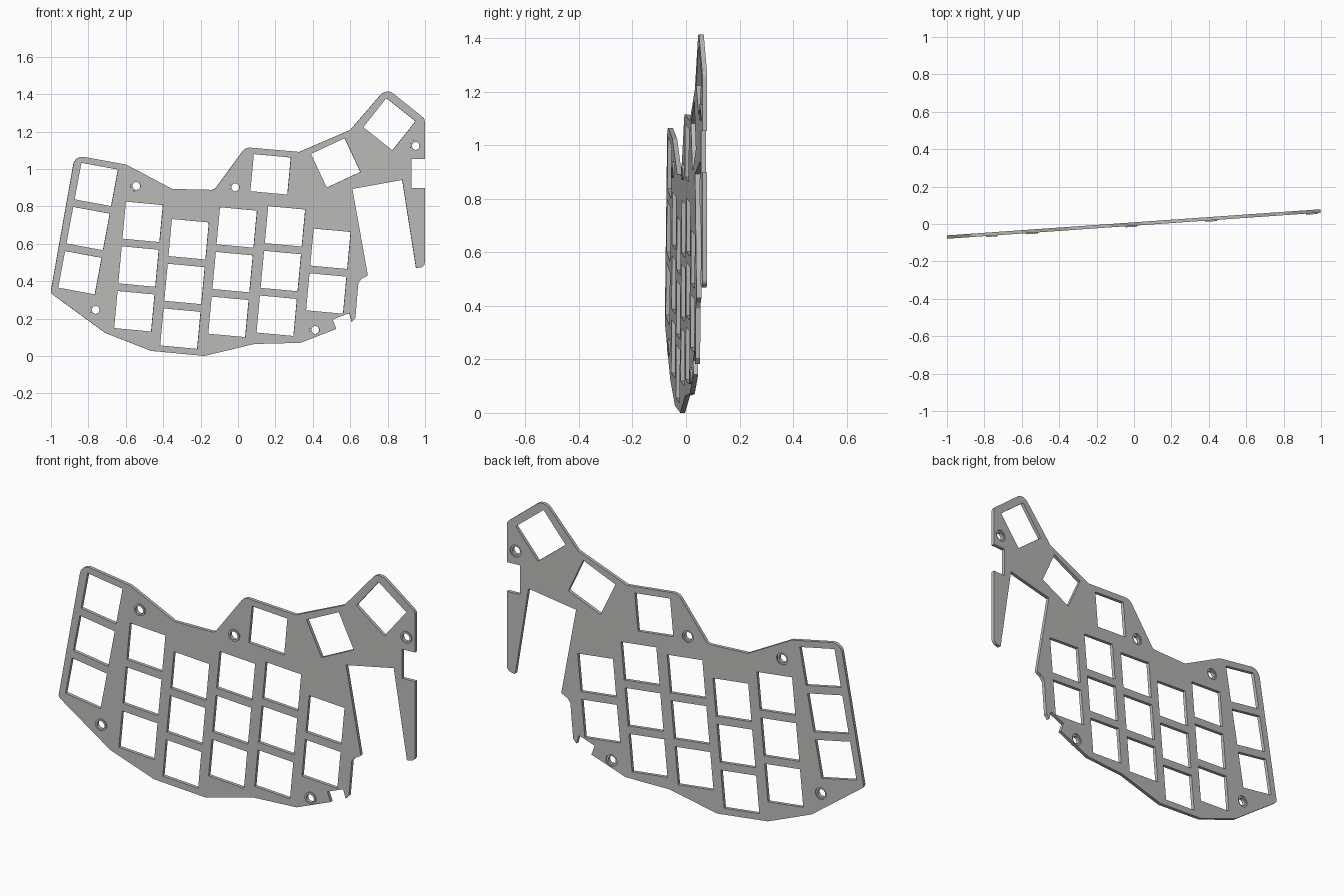
import bpy, math
from mathutils import Matrix, Vector

if "Cube" in bpy.data.objects:
    bpy.data.objects.remove(bpy.data.objects["Cube"])

SLOPE = math.atan(0.07)
HALF = 0.009            # half the plate thickness
PLACE = (Matrix.Rotation(SLOPE, 4, 'Z') @ Matrix.Rotation(math.pi / 2, 4, 'X'))

grey = bpy.data.materials.new("plate_grey")
grey.diffuse_color = (0.50, 0.50, 0.49, 1)
grey.use_nodes = True
grey.node_tree.nodes["Principled BSDF"].inputs["Base Color"].default_value = grey.diffuse_color


def rounded(corners, steps=6):
    """Corners are (x, z) or (x, z, radius); returns points with arcs."""
    out = []
    for i, c in enumerate(corners):
        p = Vector(c[:2])
        if len(c) < 3:
            out.append(p)
            continue
        a = (Vector(corners[i - 1][:2]) - p).normalized()
        b = (Vector(corners[(i + 1) % len(corners)][:2]) - p).normalized()
        half = a.angle(b) / 2
        centre = p + (a + b).normalized() * c[2] / math.sin(half)
        start = p + a * c[2] / math.tan(half) - centre
        end = p + b * c[2] / math.tan(half) - centre
        for k in range(steps + 1):
            out.append(centre + start.lerp(end, k / steps).normalized() * c[2])
    return out


def circle(c, r, n=24):
    return [Vector((c[0] + r * math.cos(2 * math.pi * k / n),
                    c[1] + r * math.sin(2 * math.pi * k / n))) for k in range(n)]


def square(c, deg, side=0.199):
    rot = Matrix.Rotation(math.radians(deg), 2)
    h = side / 2
    return [Vector(c) + rot @ Vector(v) for v in ((-h, -h), (h, -h), (h, h), (-h, h))]


def slab(name, loops, lift=0.0):
    """Filled outline with holes, extruded and stood upright."""
    cu = bpy.data.curves.new(name, 'CURVE')
    cu.dimensions = '2D'
    cu.fill_mode = 'BOTH'
    cu.extrude = HALF
    for pts in loops:
        sp = cu.splines.new('POLY')
        sp.points.add(len(pts) - 1)
        for sp_pt, p in zip(sp.points, pts):
            sp_pt.co = (p.x / math.cos(SLOPE), p.y, 0, 1)
        sp.use_cyclic_u = True
    ob = bpy.data.objects.new(name, cu)
    bpy.context.collection.objects.link(ob)
    bpy.ops.object.select_all(action='DESELECT')
    ob.select_set(True)
    bpy.context.view_layer.objects.active = ob
    bpy.ops.object.convert(target='MESH')
    ob = bpy.context.object
    ob.data.transform(PLACE @ Matrix.Translation((0, 0, lift)))
    ob.data.materials.clear()
    ob.data.materials.append(grey)
    bpy.ops.object.shade_smooth_by_angle(angle=math.radians(25))
    return ob


# outer edge of the plate
outline = rounded([
    (-0.18, 0.0), (0.087, 0.064), (0.333, 0.070), (0.525, 0.144),
    (0.506, 0.195), (0.595, 0.229), (0.608, 0.182), (0.627, 0.203),
    (0.643, 0.39), (0.659, 0.412), (0.694, 0.43, 0.008),
    (0.611, 0.893), (0.878, 0.941), (0.952, 0.468, 0.006), (0.998, 0.478, 0.025),
    (0.998, 0.898), (0.926, 0.898), (0.926, 1.053), (0.998, 1.053),
    (0.998, 1.268, 0.03), (0.793, 1.433, 0.05), (0.6, 1.208), (0.327, 1.091),
    (0.04, 1.116, 0.05), (-0.127, 0.888, 0.03), (-0.352, 0.893), (-0.598, 1.023, 0.05),
    (-0.872, 1.073, 0.05), (-1.002, 0.337, 0.025), (-0.71, 0.123), (-0.464, 0.027)])

# key openings: top of column, tilt, count
columns = [((-0.758, 0.917), -10.5, 3), ((-0.510, 0.717), -5.3, 3),
           ((-0.264, 0.624), -5.3, 3), ((-0.007, 0.687), -5.3, 3),
           ((0.251, 0.693), -5.3, 3), ((0.494, 0.573), -5.3, 2),
           ((0.174, 0.971), -5.3, 1), ((0.522, 1.032), 25, 1),
           ((0.809, 1.239), -38.5, 1)]
keys = []
for top, tilt, count in columns:
    down = Matrix.Rotation(math.radians(tilt), 2) @ Vector((0, -0.24))
    keys += [square(Vector(top) + down * i, tilt) for i in range(count)]

screws = [(-0.544, 0.909), (-0.015, 0.901), (0.950, 1.123), (-0.761, 0.246), (0.413, 0.139)]

slab("key_plate", [outline] + keys + [circle(s, 0.031) for s in screws])

# screw bushings, proud of the front and recessed at the back
for i, s in enumerate(screws):
    slab(f"screw_bushing_{i + 1}", [circle(s, 0.031), circle(s, 0.021)], lift=0.006)
